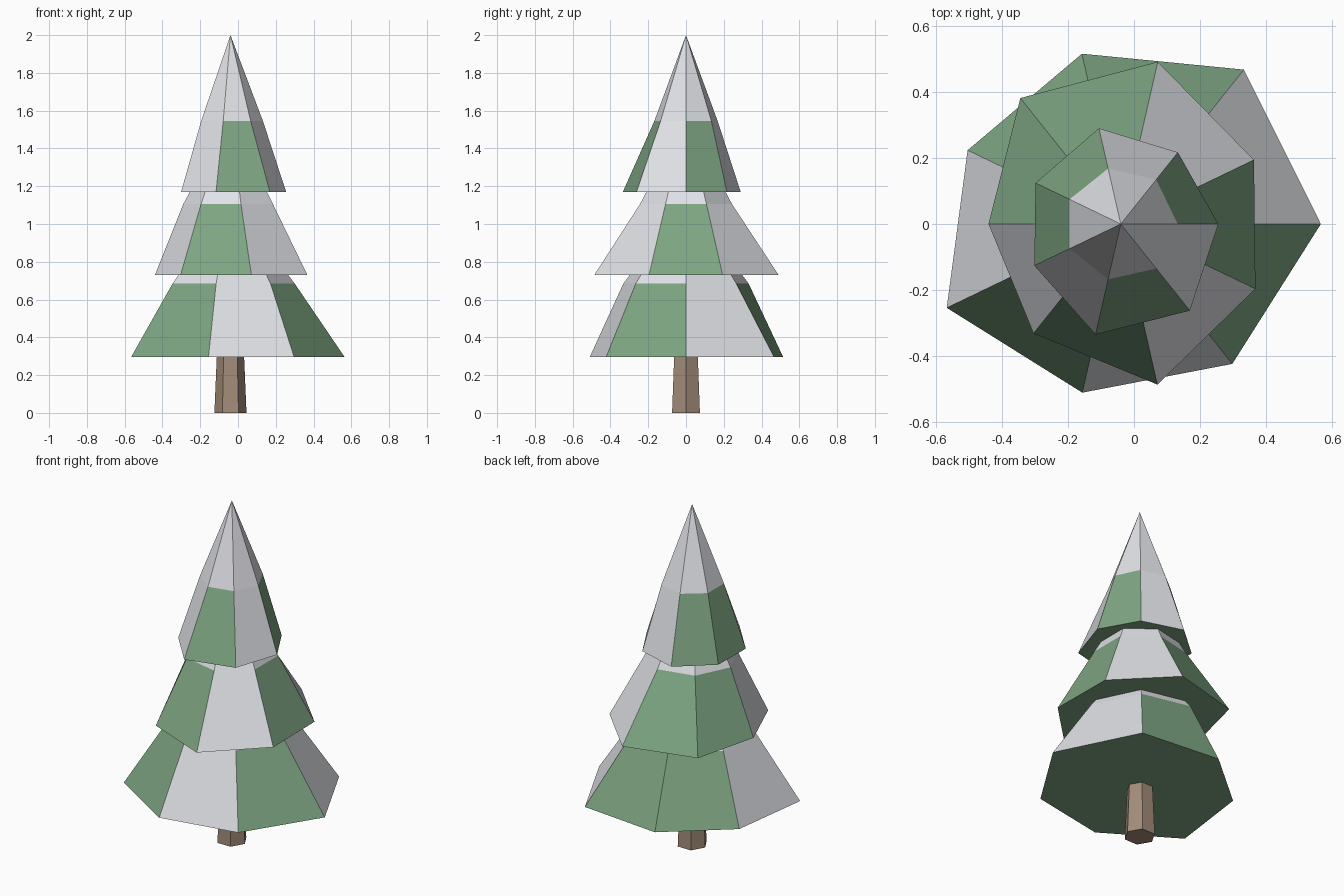
import bpy
import bmesh
from math import cos, sin, tau

default = bpy.data.objects.get("Cube")
if default:
    bpy.data.objects.remove(default, do_unlink=True)

CENTRE_X = -0.04


def material(name, colour):
    mat = bpy.data.materials.new(name)
    mat.use_nodes = True
    mat.diffuse_color = (*colour, 1)
    mat.node_tree.nodes["Principled BSDF"].inputs["Base Color"].default_value = (*colour, 1)
    return mat


needles = material("needle green", (0.21, 0.38, 0.225))
snow = material("snow white", (0.82, 0.83, 0.87))
bark = material("bark brown", (0.36, 0.26, 0.19))


def ring(bm, radii, z, turn=0.0):
    """Evenly spaced corners round the trunk axis, one radius per corner."""
    n = len(radii)
    return [bm.verts.new((CENTRE_X + r * cos(tau * (k + turn) / n),
                          r * sin(tau * (k + turn) / n), z))
            for k, r in enumerate(radii)]


def finish(bm, name, mats):
    mesh = bpy.data.meshes.new(name)
    bm.to_mesh(mesh)
    bm.free()
    for mat in mats:
        mesh.materials.append(mat)
    obj = bpy.data.objects.new(name, mesh)
    bpy.context.collection.objects.link(obj)


def tier(name, radii, z, snow_z, snow_radius, tip_z, turn, snowy):
    """Branch cone: ragged skirt, snowy cap, and snow on some skirt panels."""
    bm = bmesh.new()
    n = len(radii)
    low = ring(bm, radii, z, turn)
    high = ring(bm, [snow_radius] * n, snow_z, turn)
    tip = bm.verts.new((CENTRE_X, 0, tip_z))
    bm.faces.new(low[::-1])
    for k in range(n):
        j = (k + 1) % n
        skirt = bm.faces.new((low[j], high[j], high[k], low[k]))
        skirt.material_index = int(k in snowy)
        bm.faces.new((high[k], high[j], tip)).material_index = 1
    finish(bm, name, (needles, snow))


# Three tiers of branches
tier("lower_branches", (0.605, 0.597, 0.528, 0.514, 0.584, 0.523, 0.541),
     0.295, 0.685, 0.34, 1.13, 0, {0, 3, 5})
tier("middle_branches", (0.447, 0.503, 0.487, 0.40, 0.423, 0.498, 0.452),
     0.73, 1.105, 0.25, 1.565, 0.5, {0, 3, 5})
tier("upper_branches", (0.295, 0.277, 0.297, 0.286, 0.29, 0.343, 0.335),
     1.17, 1.545, 0.172, 2.0, 0, {1, 4, 6})

# Tapered six-sided trunk
bm = bmesh.new()
foot = ring(bm, [0.085] * 6, 0)
head = ring(bm, [0.068] * 6, 0.4)
bm.faces.new(foot[::-1])
bm.faces.new(head)
for k in range(6):
    j = (k + 1) % 6
    bm.faces.new((foot[k], foot[j], head[j], head[k]))
finish(bm, "trunk", (bark,))
